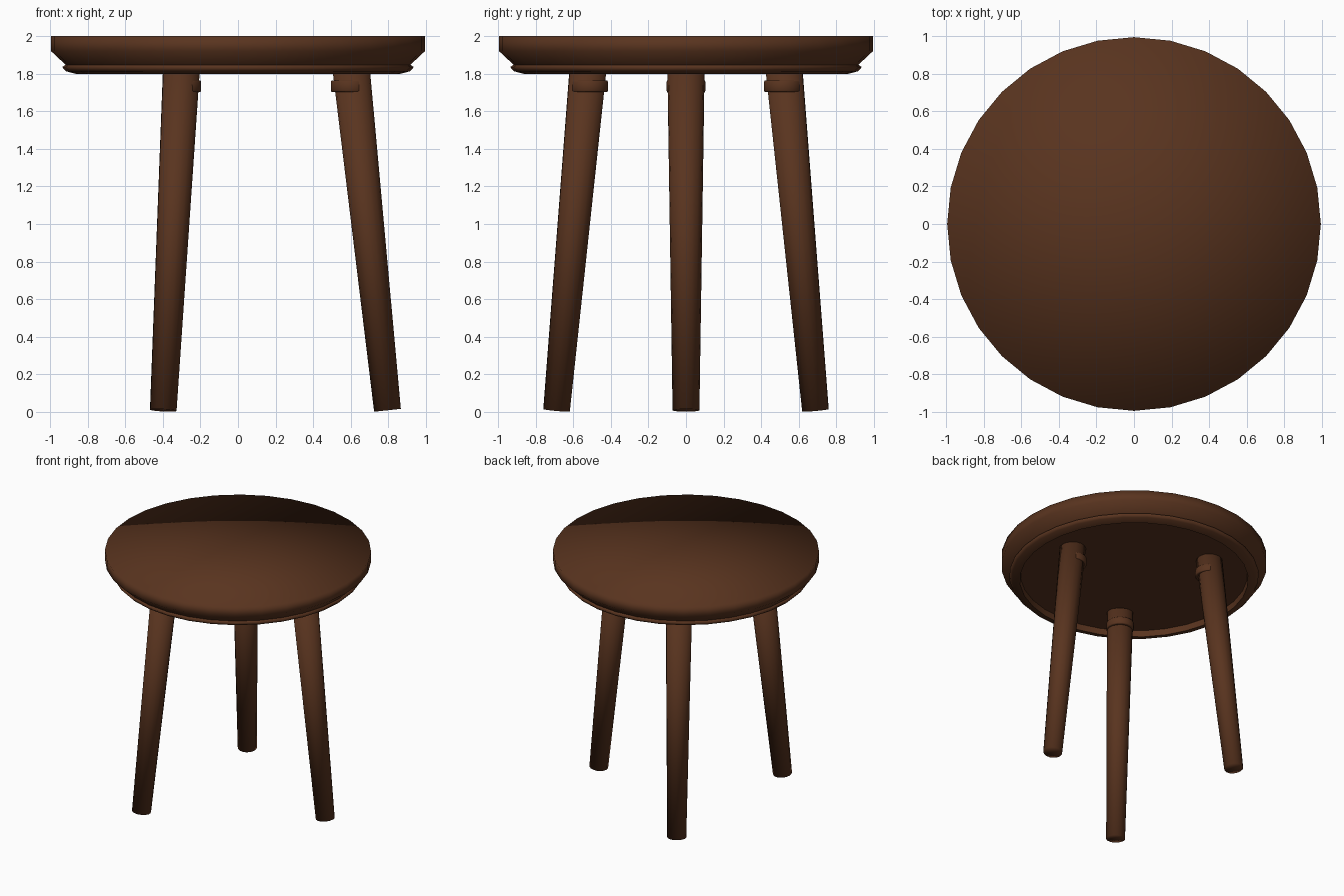
import bpy, bmesh, math
from mathutils import Matrix, Vector

if "Cube" in bpy.data.objects:
    bpy.data.objects.remove(bpy.data.objects["Cube"])

wood = bpy.data.materials.new("dark brown wood")
wood.diffuse_color = (0.1, 0.034, 0.0135, 1)
wood.use_nodes = True
wood.node_tree.nodes["Principled BSDF"].inputs["Base Color"].default_value = wood.diffuse_color


def lathe(name, profile, sides, matrix=Matrix(), closed=False):
    """Revolve (radius, z) points about z; radius 0 makes a fan centre."""
    bm = bmesh.new()
    rings = []
    for r, z in profile:
        if r == 0:
            rings.append([bm.verts.new((0, 0, z))] * sides)
        else:
            rings.append([bm.verts.new((r * math.cos(2 * math.pi * i / sides),
                                        r * math.sin(2 * math.pi * i / sides), z))
                          for i in range(sides)])
    pairs = list(zip(rings, rings[1:]))
    if closed:
        pairs.append((rings[-1], rings[0]))
    for a, b in pairs:
        for i in range(sides):
            j = (i + 1) % sides
            # profiles run from top to bottom on the outside
            corners = list(dict.fromkeys((a[i], b[i], b[j], a[j])))
            bm.faces.new(corners).smooth = True
    bm.transform(matrix)
    mesh = bpy.data.meshes.new(name)
    bm.to_mesh(mesh)
    bm.free()
    mesh.materials.append(wood)
    obj = bpy.data.objects.new(name, mesh)
    bpy.context.collection.objects.link(obj)
    return obj


# Round seat with a chamfered lower side, softly shaded all over
lathe("seat", [(0, 2.0), (0.995, 2.0), (0.995, 1.92), (0.915, 1.845)], 32)

# Recessed flat underside
lathe("seat_underside", [(0.915, 1.848), (0, 1.848)], 32)

# Lip hanging below the seat: rounded outside, straight inside
lathe("seat_lip", [(0.89, 1.855), (0.915, 1.849), (0.937, 1.836),
                   (0.915, 1.813), (0.857, 1.798)], 32)
lathe("seat_lip_inside", [(0.857, 1.798), (0.853, 1.848)], 32)

# Three splayed, tapered legs, each with a level collar near the top
foot, head = Vector((0.796, 0, 0.008)), Vector((0.60, 0, 1.85))
axis = head - foot
tilt = Matrix.Translation(foot) @ Vector((0, 0, 1)).rotation_difference(axis).to_matrix().to_4x4()
for k, label in enumerate(("right", "back_left", "front_left")):
    turn = Matrix.Rotation(k * 2 * math.pi / 3, 4, 'Z')
    length = axis.length
    lathe(label + "_leg", [(0, length), (0.0995, length), (0.0715, 0), (0, 0)], 16, turn @ tilt)
    lathe(label + "_collar", [(0.075, 1.763), (0.1, 1.763), (0.104, 1.757), (0.104, 1.71),
                              (0.1, 1.704), (0.075, 1.704)], 16,
          turn @ Matrix.Translation((0.598, 0, 0)), closed=True)
